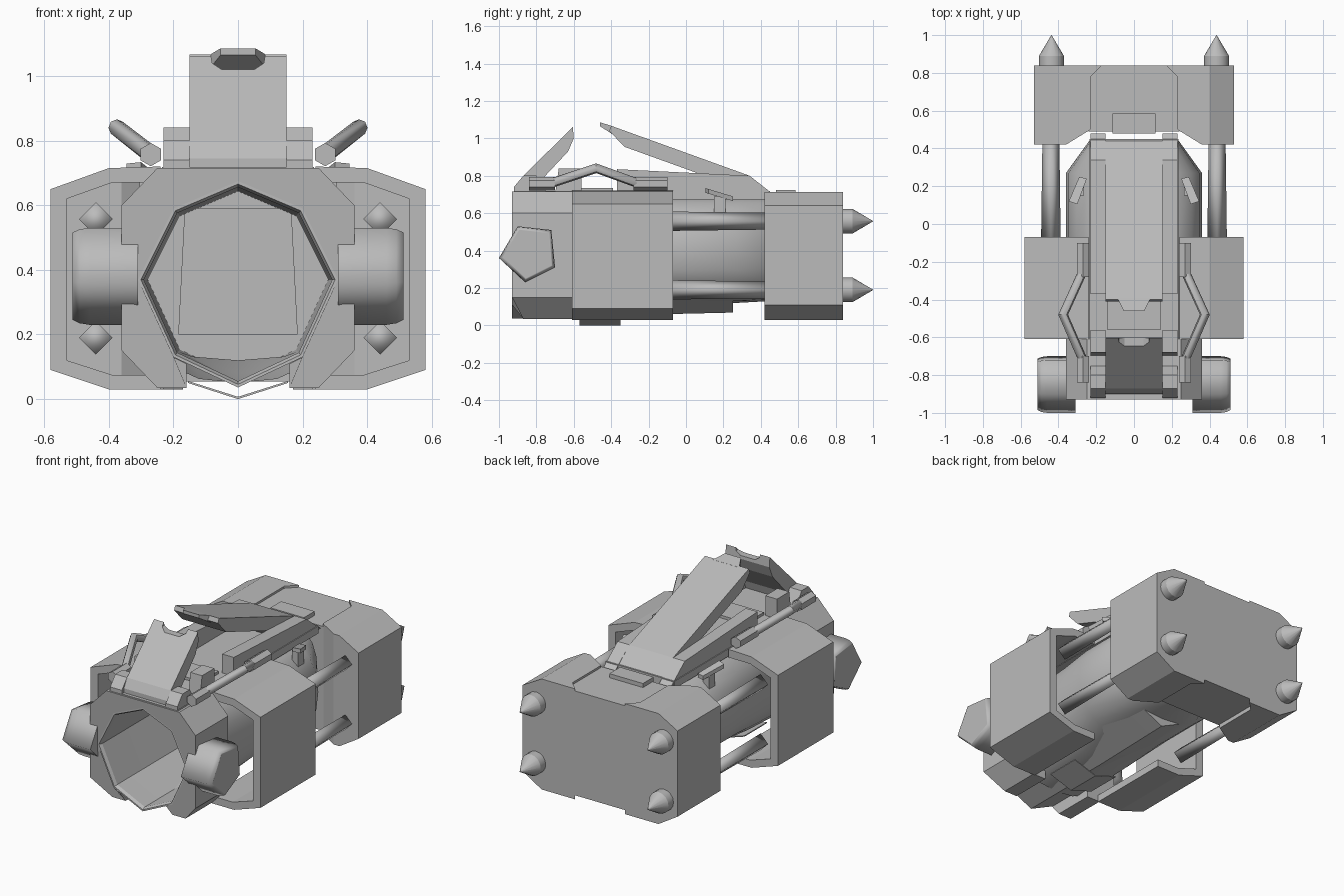
import bpy, bmesh, math
from mathutils import Vector

if "Cube" in bpy.data.objects:
    bpy.data.objects.remove(bpy.data.objects["Cube"], do_unlink=True)

grey = bpy.data.materials.new("plain_grey")
grey.use_nodes = True
grey.diffuse_color = (0.5, 0.5, 0.5, 1)
grey.node_tree.nodes["Principled BSDF"].inputs["Base Color"].default_value = (0.5, 0.5, 0.5, 1)


def finish(name, bm, mirror=False, smooth=None):
    """Turn a bmesh into an object, optionally mirrored across x and smoothed."""
    bmesh.ops.recalc_face_normals(bm, faces=bm.faces)
    mesh = bpy.data.meshes.new(name)
    bm.to_mesh(mesh)
    bm.free()
    mesh.materials.append(grey)
    ob = bpy.data.objects.new(name, mesh)
    bpy.context.collection.objects.link(ob)
    if mirror:
        mod = ob.modifiers.new("mirror", "MIRROR")
        mod.use_clip = False
        mod.use_mirror_merge = False
    if smooth:
        bpy.ops.object.select_all(action="DESELECT")
        ob.select_set(True)
        bpy.context.view_layer.objects.active = ob
        bpy.ops.object.shade_smooth_by_angle(angle=math.radians(smooth))
    return ob


def prism(name, pts, axis, a, b, mirror=False, tweak=None):
    """Extrude a profile along y (x,z points), x (y,z points) or z (x,y points)."""
    place = {"y": lambda p, t: (p[0], t, p[1]),
             "x": lambda p, t: (t, p[0], p[1]),
             "z": lambda p, t: (p[0], p[1], t)}[axis]
    bm = bmesh.new()
    low = [bm.verts.new(place(p, a)) for p in pts]
    high = [bm.verts.new(place(p, b)) for p in pts]
    bm.faces.new(low)
    bm.faces.new(high)
    for i in range(len(pts)):
        j = (i + 1) % len(pts)
        bm.faces.new((low[i], low[j], high[j], high[i]))
    if tweak:
        for v in bm.verts:
            tweak(v.co)
    return finish(name, bm, mirror)


def box(name, x, y, z, mirror=False):
    return prism(name, [(x[0], y[0]), (x[1], y[0]), (x[1], y[1]), (x[0], y[1])],
                 "z", z[0], z[1], mirror)


def loft(name, rings, caps=(True, True), mirror=False, smooth=40):
    """Skin a list of equal-sized rings of points."""
    bm = bmesh.new()
    loops = [[bm.verts.new(p) for p in r] for r in rings]
    n = len(loops[0])
    for r, s in zip(loops, loops[1:]):
        for i in range(n):
            bm.faces.new((r[i], r[(i + 1) % n], s[(i + 1) % n], s[i]))
    for loop, closed in zip((loops[0], loops[-1]), caps):
        if closed:
            bm.faces.new(loop)
    return finish(name, bm, mirror, smooth)


def ring(x, y, z, rx, rz, n, power=1.0):
    """Ellipse in the xz plane; a power below 1 makes it squarer."""
    def bulge(v):
        return math.copysign(abs(v) ** power, v)
    return [(x + rx * bulge(math.sin(math.tau * i / n)), y,
             z + rz * bulge(math.cos(math.tau * i / n))) for i in range(n)]


# Main tube, narrowing at the rear
sections = [(-0.7, 0.31, 0.05, 0.69), (-0.3, 0.33, 0.08, 0.7), (-0.07, 0.36, 0.12, 0.7),
            (0.27, 0.36, 0.12, 0.7), (0.45, 0.23, 0.13, 0.7)]
loft("main_tube", [ring(0, y, (lo + hi) / 2, w, (hi - lo) / 2, 20, 0.8)
                   for y, w, lo, hi in sections], caps=(False, True))

# Octagonal lip and the tunnel behind the front opening
octagon = [(0, 0.675), (0.2, 0.59), (0.31, 0.37), (0.2, 0.13), (0, 0.036),
           (-0.2, 0.13), (-0.31, 0.37), (-0.2, 0.59)]


def lip_ring(scale, y):
    return [(x * scale, y, 0.36 + (z - 0.36) * scale) for x, z in octagon]


loft("front_lip", [lip_ring(1, -0.6), lip_ring(1, -0.93), lip_ring(0.97, -0.93),
                   lip_ring(0.94, -0.91), lip_ring(0.94, -0.3), lip_ring(0.9, 0.25)],
     caps=(False, True), smooth=10)
prism("tunnel_panel", [(-0.165, 0.59), (0.165, 0.59), (0.185, 0.2), (-0.185, 0.2)],
      "y", 0.242, 0.25)


def sweep_back(co):
    if co.y < -0.9 and co.z < 0.1:
        co.y += 0.06


# Front housing, open at the bottom with the lower corners swept back
prism("front_housing", [(0, 0.715), (0.25, 0.715), (0.36, 0.6), (0.36, 0.15), (0.25, 0.035),
                        (0.16, 0.035), (0.16, 0.11), (0.2, 0.13), (0.31, 0.37),
                        (0.2, 0.59), (0, 0.675)],
      "y", -0.93, -0.61, mirror=True, tweak=sweep_back)

# Pentagonal side pods with rounded outer rim
pentagon = [(-1, 0.36), (-0.9, 0.53), (-0.72, 0.51), (-0.7, 0.31), (-0.86, 0.23)]
pod_mid = Vector((-0.836, 0.388))


def pod_ring(x, s):
    return [(x, *(pod_mid + (Vector(p) - pod_mid) * s)) for p in pentagon]


loft("side_pod", [pod_ring(0.31, 1), pod_ring(0.46, 1), pod_ring(0.49, 0.97),
                  pod_ring(0.512, 0.9), pod_ring(0.512, 0.86)],
     mirror=True, smooth=80)

# Open C-shaped armour shells
prism("armour_shell", [(0.24, 0.72), (0.4, 0.715), (0.58, 0.65), (0.58, 0.09),
                       (0.4, 0.03), (0.24, 0.03), (0.24, 0.075), (0.39, 0.075),
                       (0.53, 0.12), (0.53, 0.62), (0.39, 0.67), (0.24, 0.67)],
      "y", -0.61, -0.07, mirror=True)

# Rear block: cheeks, slanted inner corners and a recessed core
prism("rear_cheek", [(0.36, 0.713), (0.4, 0.713), (0.53, 0.64), (0.53, 0.11), (0.4, 0.03),
                     (0.36, 0.03)], "y", 0.42, 0.84, mirror=True)
prism("rear_inner_corner", [(0.23, 0.5), (0.36, 0.42), (0.36, 0.84), (0.17, 0.84), (0.23, 0.78)],
      "z", 0.03, 0.713, mirror=True)
box("rear_core", (-0.24, 0.24), (0.49, 0.84), (0.055, 0.7))
box("hatch_latch", (-0.115, 0.115), (0.48, 0.585), (0.68, 0.725))

# Connecting rods and rear spikes
for z, level in ((0.557, "upper"), (0.19, "lower")):
    loft(level + "_rod", [ring(0.44, y, z, r, r, 4) for y, r in ((-0.1, 0.052), (0.43, 0.045))],
         mirror=True, smooth=95)
    loft(level + "_spike", [ring(0.437, y, z, r, r, 16) for y, r in
                            ((0.83, 0.066), (0.89, 0.066), (1.0, 0.001))],
         mirror=True, smooth=28)

# Top deck, rails and blocks
box("top_deck", (-0.235, 0.235), (-0.92, 0.45), (0.672, 0.718))
prism("rear_rail", [(-0.37, 0.7), (-0.37, 0.835), (0.34, 0.8), (0.48, 0.69)],
      "x", 0.15, 0.23, mirror=True)
prism("front_rail", [(-0.92, 0.7), (-0.92, 0.74), (-0.87, 0.8), (-0.8, 0.8), (-0.74, 0.7)],
      "x", 0.15, 0.23, mirror=True)
prism("rail_block", [(-0.7, 0.7), (-0.68, 0.84), (-0.56, 0.84), (-0.56, 0.7)],
      "x", 0.15, 0.23, mirror=True)
box("deck_plate", (-0.14, 0.14), (-0.56, -0.39), (0.71, 0.735))

# Long raised flap with a tapered tip
prism("rear_flap", [(0.45, 0.71), (0.34, 0.8), (-0.4, 1.067), (-0.41, 1.04), (-0.33, 0.955),
                    (0.1, 0.8), (0.2, 0.71)], "x", -0.15, 0.15)
prism("rear_flap_tip", [(-0.39, 1.064), (-0.46, 1.086), (-0.46, 1.065), (-0.39, 1.02)],
      "x", -0.09, 0.09,
      tweak=lambda co: setattr(co, "x", co.x * 0.6) if co.y < -0.42 else None)

# Short front flap with a notched upper edge
flap = prism("front_flap", [(-0.9, 0.71), (-0.9, 0.745), (-0.87, 0.8), (-0.605, 1.06),
                            (-0.6, 1.0), (-0.63, 0.93), (-0.78, 0.77), (-0.8, 0.71)],
             "x", -0.15, 0.15)
cutter = prism("notch_cutter", [(-0.09, 1.1), (-0.08, 1.04), (-0.05, 1.02), (0.05, 1.02),
                                (0.08, 1.04), (0.09, 1.1)], "y", -0.8, -0.5)
cutter.hide_render = True
cutter.hide_viewport = True
cut = flap.modifiers.new("notch", "BOOLEAN")
cut.operation = "DIFFERENCE"
cut.solver = "EXACT"
cut.object = cutter

# Bent side handles with thicker sleeves
loft("handle_bar", [ring(x, y, z, 0.026, 0.026, 8) for x, y, z in
                    ((0.27, -0.72, 0.76), (0.375, -0.48, 0.84), (0.275, -0.26, 0.76))],
     mirror=True, smooth=50)
for name, y0, y1 in (("front_sleeve", -0.84, -0.7), ("rear_sleeve", -0.28, -0.1)):
    loft(name, [ring(0.27, y, 0.757, 0.036, 0.036, 6) for y in (y0, y1)], mirror=True, smooth=50)

# Small levers on the shoulders of the tube
prism("lever_arm", [(0.25, 0.24), (0.29, 0.25), (0.345, 0.12), (0.3, 0.105)], "z", 0.68, 0.705,
      mirror=True, tweak=lambda co: setattr(co, "z", co.z + (0.2 - co.y) * 0.3))
box("lever_post", (0.265, 0.305), (0.15, 0.21), (0.58, 0.69), mirror=True)

# Thin folded plate under the belly
prism("belly_plate", [(0, 0), (0.155, 0.05), (0.155, 0.056), (0, 0.007)],
      "y", -0.57, -0.35, mirror=True)
